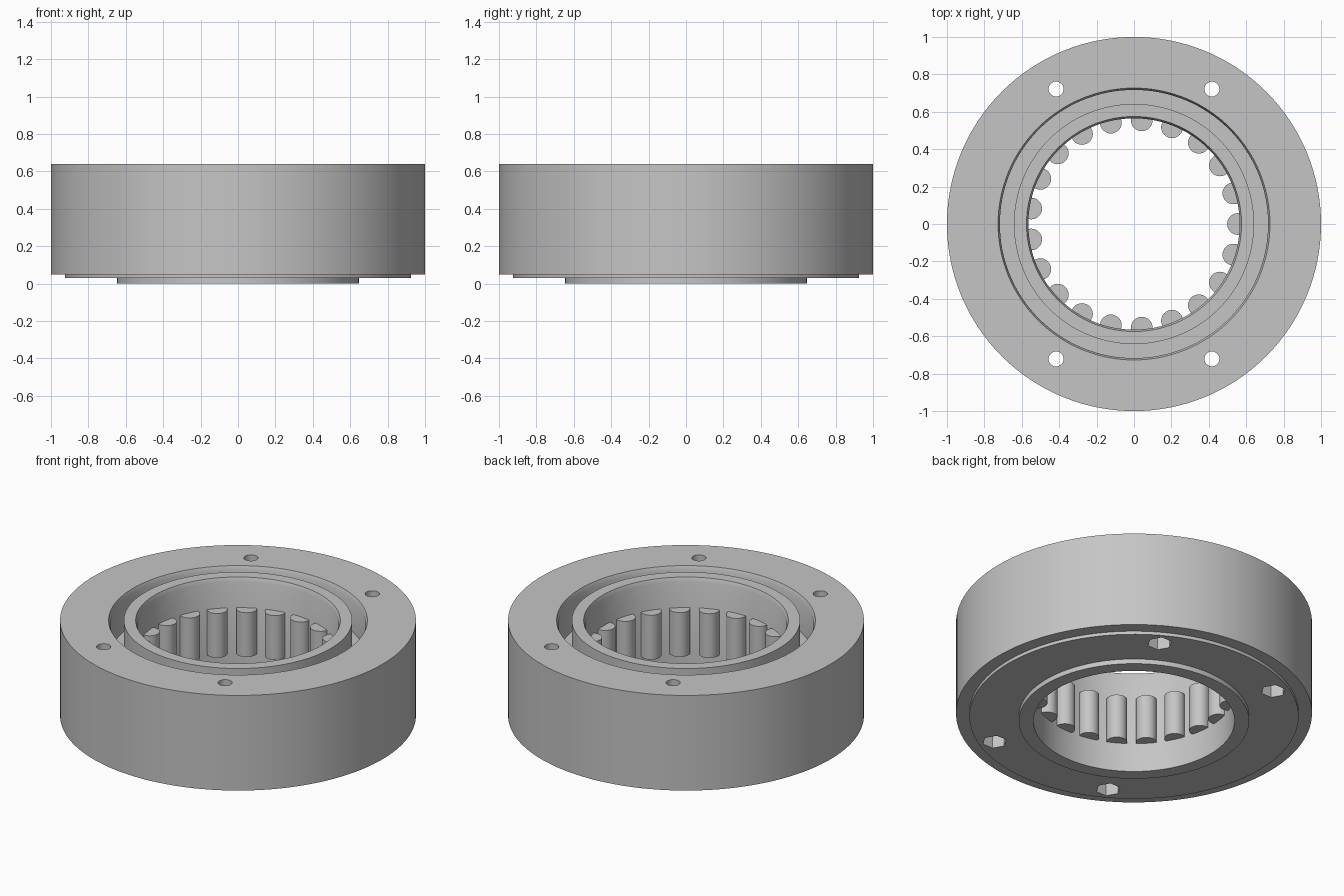
import bpy, bmesh, math

cube = bpy.data.objects.get("Cube")
if cube:
    bpy.data.objects.remove(cube)

steel = bpy.data.materials.new("steel_grey")
steel.use_nodes = True
colour = (0.56, 0.56, 0.56, 1)
steel.diffuse_color = colour
steel.node_tree.nodes["Principled BSDF"].inputs["Base Color"].default_value = colour


def finish(bm, name):
    bmesh.ops.recalc_face_normals(bm, faces=bm.faces)
    mesh = bpy.data.meshes.new(name)
    bm.to_mesh(mesh)
    bm.free()
    mesh.materials.append(steel)
    obj = bpy.data.objects.new(name, mesh)
    bpy.context.collection.objects.link(obj)
    return obj


def smooth(obj):
    bpy.ops.object.select_all(action='DESELECT')
    obj.select_set(True)
    bpy.context.view_layer.objects.active = obj
    bpy.ops.object.shade_smooth_by_angle(angle=math.radians(30))


def lathe(name, profile, steps=128):
    """Revolve a closed (radius, height) profile about the z axis."""
    bm = bmesh.new()
    rings = []
    for i in range(steps):
        a = math.tau * i / steps
        rings.append([bm.verts.new((r * math.cos(a), r * math.sin(a), z))
                      for r, z in profile])
    n = len(profile)
    for i in range(steps):
        p, q = rings[i], rings[(i + 1) % steps]
        for j in range(n):
            k = (j + 1) % n
            bm.faces.new((p[j], q[j], q[k], p[k]))
    return finish(bm, name)


def prism(name, x, y, radius, bottom, top, sides):
    bm = bmesh.new()
    lower = [bm.verts.new((x + radius * math.cos(math.tau * i / sides),
                           y + radius * math.sin(math.tau * i / sides), bottom))
             for i in range(sides)]
    base = bm.faces.new(lower)
    solid = bmesh.ops.extrude_face_region(bm, geom=[base])
    verts = [v for v in solid["geom"] if isinstance(v, bmesh.types.BMVert)]
    bmesh.ops.translate(bm, vec=(0, 0, top - bottom), verts=verts)
    return finish(bm, name)


# Outer housing with stepped underside and an annular groove in the top
housing = lathe("outer_housing", [
    (0.62, 0.03), (0.925, 0.03), (0.925, 0.05), (1.0, 0.05), (1.0, 0.64),
    (0.727, 0.64), (0.717, 0.615), (0.717, 0.42), (0.62, 0.42)])

# Inner race, protruding below the housing
race = lathe("inner_race", [
    (0.565, 0), (0.647, 0), (0.647, 0.1), (0.642, 0.1), (0.642, 0.64),
    (0.575, 0.64), (0.565, 0.615)])

# Four bolt holes with hexagonal pockets underneath
for i, angle in enumerate((60, 120, 240, 300)):
    a = math.radians(angle)
    x, y = 0.833 * math.cos(a), 0.833 * math.sin(a)
    for cutter in (prism(f"hex_cutter_{i}", x, y, 0.07, -0.1, 0.2, 6),
                   prism(f"hole_cutter_{i}", x, y, 0.04, 0.15, 0.8, 32)):
        cutter.hide_render = True
        cutter.hide_set(True)
        cut = housing.modifiers.new(cutter.name, 'BOOLEAN')
        cut.operation = 'DIFFERENCE'
        cut.solver = 'EXACT'
        cut.object = cutter

# Bake the cuts, then discard the cutters
bpy.context.view_layer.update()
graph = bpy.context.evaluated_depsgraph_get()
baked = bpy.data.meshes.new_from_object(housing.evaluated_get(graph))
cutters = [m.object for m in housing.modifiers]
housing.modifiers.clear()
housing.data = baked
for cutter in cutters:
    bpy.data.objects.remove(cutter)

# Ring of rollers set into the bore
rollers = []
count = 21
for i in range(count):
    a = math.tau * i / count
    rollers.append(prism(f"roller_{i + 1}", 0.556 * math.cos(a),
                         0.556 * math.sin(a), 0.058, 0.18, 0.455, 32))

for part in [housing, race] + rollers:
    smooth(part)
